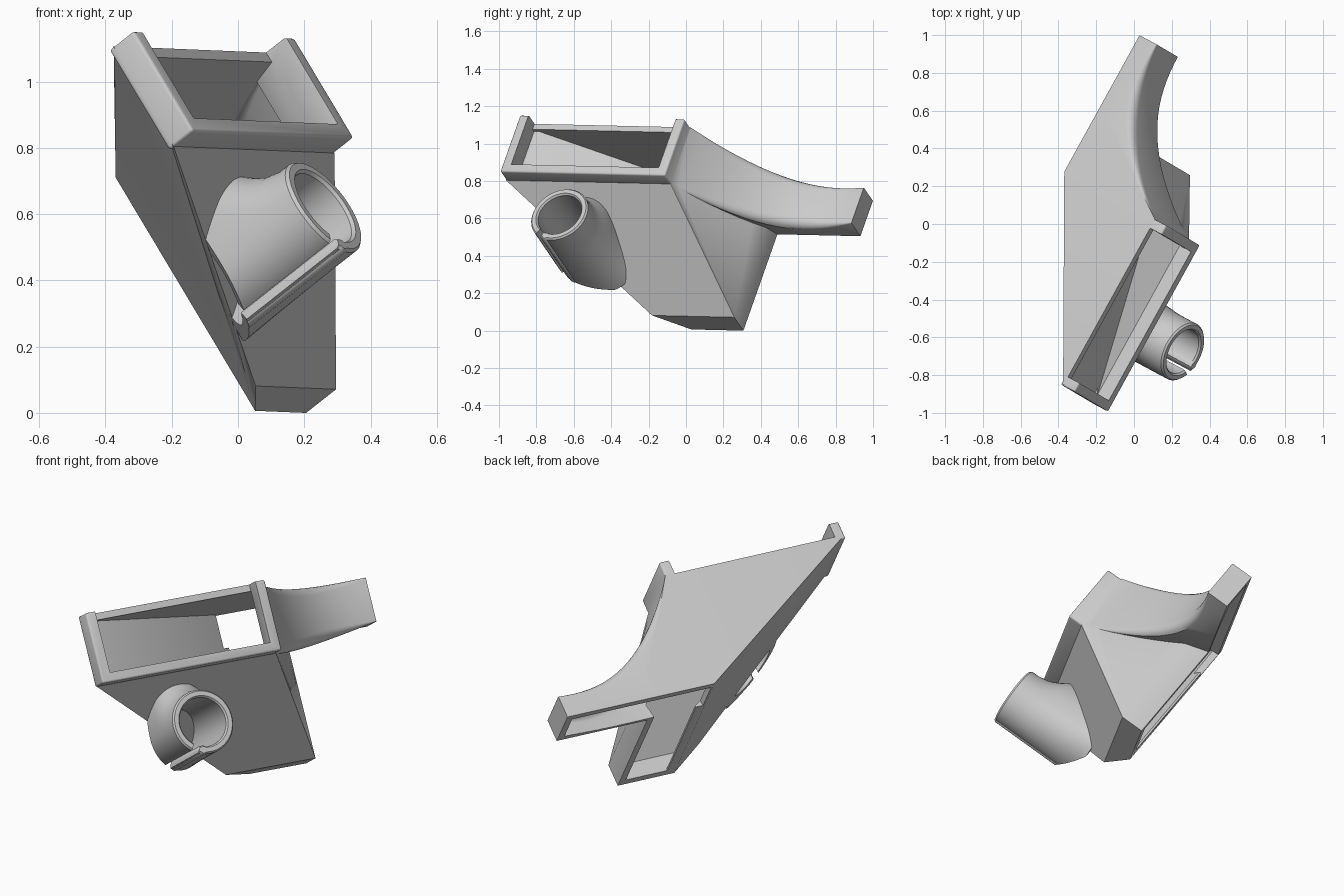
import bpy, bmesh, math
from mathutils import Matrix, Vector

if "Cube" in bpy.data.objects:
    bpy.data.objects.remove(bpy.data.objects["Cube"])

# Duct axes: u along the inlet and arm, v across, n out of the inlet
u = Vector((0.483, 0.875, -0.02)).normalized()
n = u.cross(Vector((-0.49, 0.29, 0.82))).normalized()
v = n.cross(u)
TO_WORLD = Matrix((u, v, n)).transposed().to_4x4()


def make(name, bm):
    bmesh.ops.recalc_face_normals(bm, faces=bm.faces)
    me = bpy.data.meshes.new(name)
    bm.to_mesh(me)
    bm.free()
    ob = bpy.data.objects.new(name, me)
    bpy.context.collection.objects.link(ob)
    return ob


def hull(name, pts):
    bm = bmesh.new()
    vs = [bm.verts.new(p) for p in pts]
    res = bmesh.ops.convex_hull(bm, input=vs)
    junk = [g for g in res["geom_interior"] if isinstance(g, bmesh.types.BMVert)]
    bmesh.ops.delete(bm, geom=junk, context='VERTS')
    bmesh.ops.dissolve_limit(bm, angle_limit=0.01, verts=bm.verts, edges=bm.edges)
    return make(name, bm)


def box(name, a0, a1, b0, b1, c0, c1):
    return hull(name, [(a, b, c) for a in (a0, a1) for b in (b0, b1) for c in (c0, c1)])


def loft(name, rings, wrap=False):
    bm = bmesh.new()
    rows = [[bm.verts.new(p) for p in r] for r in rings]
    k = len(rows[0])
    for i in range(len(rows) if wrap else len(rows) - 1):
        r, s = rows[i], rows[(i + 1) % len(rows)]
        for j in range(k):
            bm.faces.new((r[j], r[(j + 1) % k], s[(j + 1) % k], s[j]))
    if not wrap:
        bm.faces.new(rows[0])
        bm.faces.new(rows[-1])
    return make(name, bm)


def combine(ob, tool, op):
    m = ob.modifiers.new(op, 'BOOLEAN')
    m.operation, m.object, m.solver = op, tool, 'EXACT'
    bpy.context.view_layer.objects.active = ob
    bpy.ops.object.modifier_apply(modifier=m.name)
    bpy.data.objects.remove(tool)


# Hopper narrowing from the inlet to the leg outlet
duct = hull("air_duct", [
    (-.953, .477, .69), (.053, .477, .69), (-.953, .845, .69), (.053, .845, .69),
    (-.135, -.012, .155), (.368, -.012, .155), (.368, .845, .155),
    (.05, -.012, .03), (.368, -.012, .03), (.05, .845, .03), (.368, .845, .03)])


# Curved side arm with rounded upper corners, used for both the outside and the hollow
def arm(name, a0, a1, wall, back):
    rings = []
    for i in range(19):
        a = a0 + (a1 - a0) * i / 18
        t = min(max((a - .05) / .825, 0), 1)
        slope = 1.56 * (1 - t) ** 1.4
        c = .155 + .535 * (1 - t) ** 2.4 - wall * math.sqrt(1 + slope ** 2)
        lo, hi = .477 + .138 * t + wall, .845 - wall
        r = .004 + .046 * math.sin(math.pi * t)
        ring = [(a, .615 + wall, back), (a, hi, back)]
        for cb, start in ((hi - r, 0), (lo + r, 90)):
            for k in range(5):
                g = math.radians(start + 22.5 * k)
                ring.append((a, cb + r * math.cos(g), c - r + r * math.sin(g)))
        rings.append(ring)
    return loft(name, rings)


combine(duct, arm("arm", .05, .875, 0, .03), 'UNION')

# Inlet rim with rounded edges
rim = box("rim", -.953, .053, .477, .845, .67, .772)
bev = rim.modifiers.new("round", 'BEVEL')
bev.width, bev.segments = .01, 3
bpy.context.view_layer.objects.active = rim
bpy.ops.object.modifier_apply(modifier="round")
combine(duct, rim, 'UNION')

# Round clip socket that flares up into the hopper wall
CA, CB, SEG = -.48, .187, 48


def ring(c, side, top=None):
    pts = []
    for i in range(SEG):
        g = 2 * math.pi * i / SEG
        up = top if top and math.sin(g) > 0 else min(side, .165)
        wide = side if math.cos(g) > 0 else min(side, .165)
        pts.append((CA + wide * math.cos(g), CB + up * math.sin(g), c))
    return pts


outer = [(.28, .23, .29), (.36, .21, .285), (.45, .19, .28), (.57, .175, .27),
         (.62, .17, .24), (.66, .166, .205), (.7, .165, .18), (.76, .165, .165),
         (.8, .165, .165), (.81, .157, .157)]
socket = loft("socket", [ring(*o) for o in outer] + [ring(.81, .134), ring(.8, .126),
                                                   ring(.28, .126)], wrap=True)
# Slot along the socket
ang = math.radians(240)
slot = box("slot", .05, .3, -.018, .018, .2, .9)
slot.data.transform(Matrix.Translation((CA, CB, 0)) @ Matrix.Rotation(ang, 4, 'Z'))
combine(socket, slot, 'DIFFERENCE')
# Rounded lip beside the slot
la = ang + .28
cx, cy = CA + .146 * math.cos(la), CB + .146 * math.sin(la)
lip = loft("lip", [[(cx + r * math.cos(k * math.pi / 8), cy + r * math.sin(k * math.pi / 8), c)
                    for k in range(16)] for c, r in ((.3, .024), (.8, .024), (.81, .017))])
combine(socket, lip, 'UNION')
# Trim the socket flush with the sloping wall
combine(socket, hull("trim", [(a, b, c) for b in (-1, 1) for a, c in
                              ((.55, -.3), (-1.72, 1.2), (-1.72, -.3))]), 'DIFFERENCE')
combine(duct, socket, 'UNION')

# Hollow passages: hopper, leg outlet, arm outlet, inlet mouth, notch in the long rim
combine(duct, hull("hopper_hollow", [
    (-.9, .525, .69), (0, .525, .69), (-.9, .81, .69), (0, .81, .69),
    (-.03, .03, .12), (.333, .03, .12), (.333, .81, .12),
    (.1, .03, .04), (.333, .03, .04), (.1, .81, .04), (.333, .81, .04)]), 'DIFFERENCE')
combine(duct, box("leg_outlet", .1, .333, .03, .81, -.02, .06), 'DIFFERENCE')
combine(duct, arm("arm_hollow", .06, .84, .035, -.02), 'DIFFERENCE')
combine(duct, box("mouth", -.9, 0, .525, .81, .67, .9), 'DIFFERENCE')
combine(duct, box("notch", -.9, 0, .7, .95, .69, .9), 'DIFFERENCE')

# Turn the duct into its final pose
duct.data.transform(TO_WORLD)
bpy.ops.object.select_all(action='DESELECT')
duct.select_set(True)
bpy.context.view_layer.objects.active = duct
bpy.ops.object.shade_smooth_by_angle(angle=math.radians(35))
